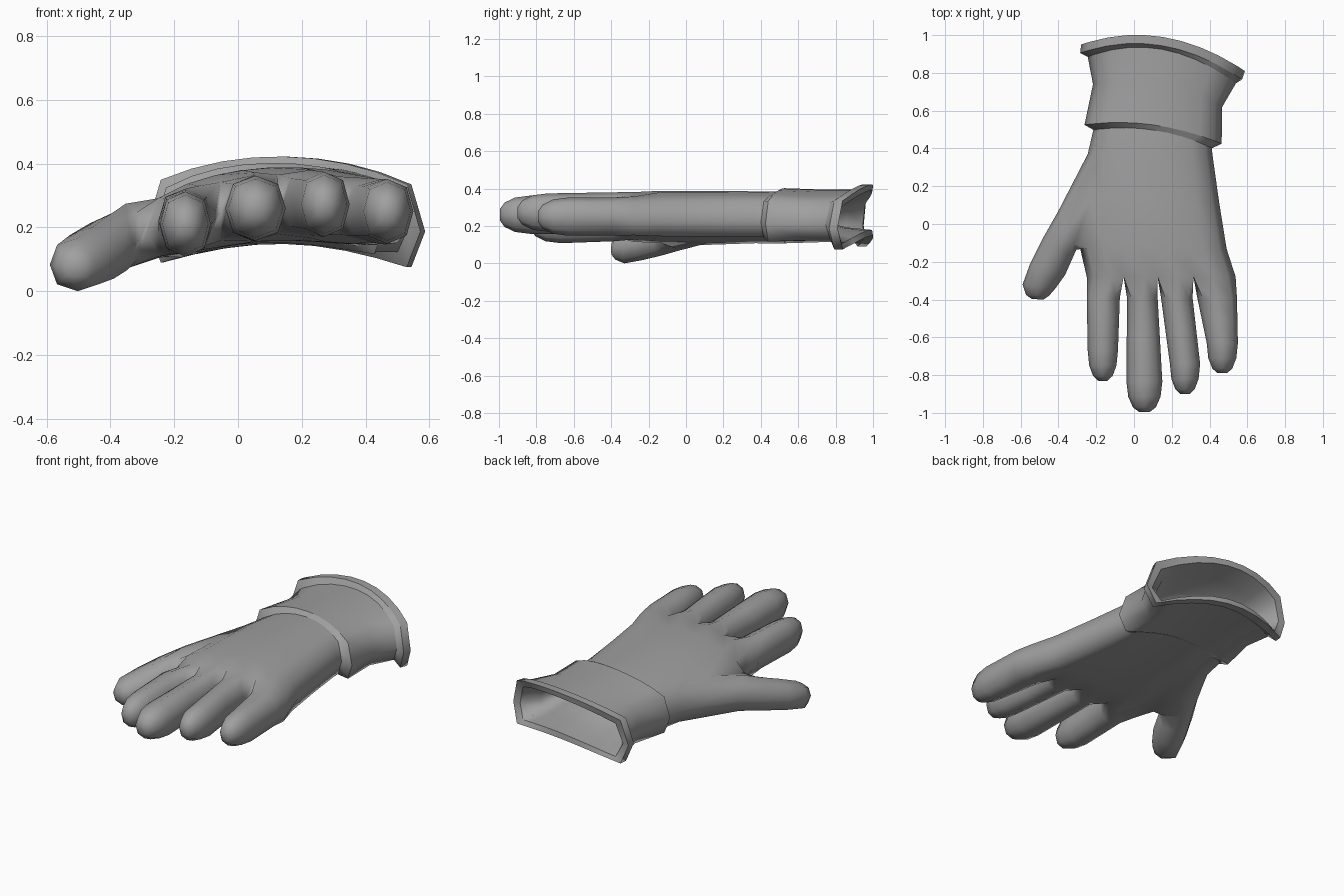
import bpy, bmesh, math

cube = bpy.data.objects.get("Cube")
if cube:
    bpy.data.objects.remove(cube, do_unlink=True)

grey = bpy.data.materials.new("glove_grey")
grey.use_nodes = True
grey.diffuse_color = (0.35, 0.35, 0.35, 1)
grey.node_tree.nodes["Principled BSDF"].inputs["Base Color"].default_value = (0.35, 0.35, 0.35, 1)


def section(bm, xl, xr, y, ht, zc=0.272, arch=0.065, tilt=0.02, edge=0.7, skew=(0, 0)):
    """Arched ring of 20 points: left, nine on top, right, nine below."""
    mid, half = (xl + xr) / 2, (xr - xl) / 2

    def point(u, side):
        z = zc - arch * u * u + tilt * u + side * ht * (1 - (1 - edge) * u ** 4)
        return bm.verts.new((mid + half * u, y - skew[0] * u - skew[1] * u * u, z))

    us = [0.9 * (k / 4 - 1) for k in range(9)]
    return ([point(-1, 0)] + [point(u, 1) for u in us]
            + [point(1, 0)] + [point(u, -1) for u in reversed(us)])


def octagon(bm, outer, inner, zc, hz):
    """Eight-sided digit ring spanning two plan points."""
    ring = []
    for i in range(8):
        a = math.radians(135 - 45 * i)
        grow = 1.05 if i % 2 == 0 else 1
        t = 0.5 + 0.5 * math.cos(a) * grow
        x, y = (o + (n - o) * t for o, n in zip(outer, inner))
        ring.append(bm.verts.new((x, y, zc + hz * grow * math.sin(a))))
    return ring


def bridge(bm, a, b, skip=()):
    n = len(a)
    for i in range(n):
        if i not in skip:
            j = (i + 1) % n
            bm.faces.new((a[i], a[j], b[j], b[i]))


def loft(bm, rings, creases=()):
    """Skin the rings, cap the last one and keep chosen rings sharp."""
    for a, b in zip(rings, rings[1:]):
        bridge(bm, a, b)
    bm.faces.new(rings[-1])
    for k in creases:
        for a, b in zip(rings[k], rings[k][1:] + rings[k][:1]):
            bm.edges.get((a, b)).smooth = False


def finish(bm, name):
    bmesh.ops.recalc_face_normals(bm, faces=bm.faces)
    for f in bm.faces:
        f.smooth = True
    mesh = bpy.data.meshes.new(name)
    bm.to_mesh(mesh)
    bm.free()
    mesh.materials.append(grey)
    ob = bpy.data.objects.new(name, mesh)
    bpy.context.collection.objects.link(ob)


# Hand: palm rings from wrist to knuckles, side left open for the thumb
bm = bmesh.new()
palm = [section(bm, -0.21, 0.41, 0.52, 0.11, edge=0.8, skew=(0.05, 0.05)),
        section(bm, -0.245, 0.415, 0.37, 0.112, edge=0.75),
        section(bm, -0.27, 0.45, 0.12, 0.115),
        section(bm, -0.285, 0.49, -0.13, 0.115),
        section(bm, -0.25, 0.538, -0.28, 0.108)]
for i in range(4):
    bridge(bm, palm[i], palm[i + 1], skip=(0, 19) if i in (1, 2) else ())

# Webs between the fingers
knuckle = palm[-1]
top = knuckle[1:10]
low = knuckle[:10:-1]
mids = [knuckle[0]]
for k, x in ((2, -0.055), (4, 0.125), (6, 0.315)):
    for v, dz in ((top[k], -0.015), (low[k], 0.015)):
        v.co.x = x
        v.co.z += dz
    mids.append(bm.verts.new((top[k].co + low[k].co) / 2))
mids.append(knuckle[10])

# Fingers: (left, right) at base and near tip, tip y, height at base and tip
fingers = [(-0.25, -0.075, -0.245, -0.085, -0.83, 0.22, 0.21),
           (-0.037, 0.125, -0.04, 0.15, -0.995, 0.26, 0.26),
           (0.143, 0.31, 0.19, 0.35, -0.90, 0.278, 0.272),
           (0.335, 0.545, 0.385, 0.55, -0.79, 0.25, 0.25)]
for f, (l0, r0, l1, r1, tip, z0, z1) in enumerate(fingers):
    k = 2 * f
    rings = [top[k:k + 3] + [mids[f + 1]] + [low[k + 2], low[k + 1], low[k], mids[f]]]
    base = -0.39
    shaft = tip + 0.16
    stops = [(base, 0, 1), ((base + shaft) / 2, 0.5, 1), (shaft, 1, 1),
             (tip + 0.08, 1, 0.9), (tip + 0.025, 1, 0.64), (tip, 1, 0.3)]
    for y, t, s in stops:
        left, right = l0 + (l1 - l0) * t, r0 + (r1 - r0) * t
        c, h = (left + right) / 2, (right - left) / 2 * s
        rings.append(octagon(bm, (c - h, y), (c + h, y), z0 + (z1 - z0) * t, 0.102 * s))
    loft(bm, rings)

# Thumb: grows from the opening in the palm side
a, b, c = palm[1:4]
rings = [[a[1], b[1], c[1], c[0], c[19], b[19], a[19], a[0]]]
for outer, inner, z, h in [((-0.40, 0.07), (-0.305, -0.135), 0.172, 0.102),
                           ((-0.485, -0.08), (-0.325, -0.18), 0.14, 0.098),
                           ((-0.55, -0.21), (-0.365, -0.27), 0.108, 0.092),
                           ((-0.59, -0.32), (-0.415, -0.34), 0.083, 0.083),
                           ((-0.572, -0.375), (-0.45, -0.38), 0.078, 0.058),
                           ((-0.54, -0.397), (-0.48, -0.4), 0.076, 0.03)]:
    rings.append(octagon(bm, outer, inner, z, h))
loft(bm, rings)
finish(bm, "hand")

# Cuff: front lip, sleeve, flared rim and a shallow tapering pocket
bm = bmesh.new()
front, middle, back = (0.05, 0.05), (0.06, 0.07), (0.07, 0.11)
flare = dict(zc=0.285, arch=0.09, tilt=-0.008, edge=0.92, skew=back)
sleeve = dict(zc=0.277, arch=0.07, tilt=0.005, edge=0.8)
loft(bm, [section(bm, -0.21, 0.40, 0.495, 0.108, edge=0.8, skew=front),
          section(bm, -0.262, 0.464, 0.525, 0.125, skew=front, **sleeve),
          section(bm, -0.217, 0.467, 0.75, 0.117, skew=middle, **sleeve),
          section(bm, -0.245, 0.54, 0.925, 0.117, skew=back, **sleeve),
          section(bm, -0.285, 0.572, 0.945, 0.137, **flare),
          section(bm, -0.28, 0.587, 0.99, 0.137, **flare),
          section(bm, -0.24, 0.545, 0.985, 0.105, **flare),
          section(bm, -0.195, 0.46, 0.86, 0.085, skew=middle, **sleeve),
          section(bm, -0.17, 0.41, 0.72, 0.05, skew=middle, **sleeve),
          section(bm, -0.12, 0.36, 0.67, 0.015, skew=middle, **sleeve)],
     creases=(1, 3, 4, 5, 6))
finish(bm, "cuff")
